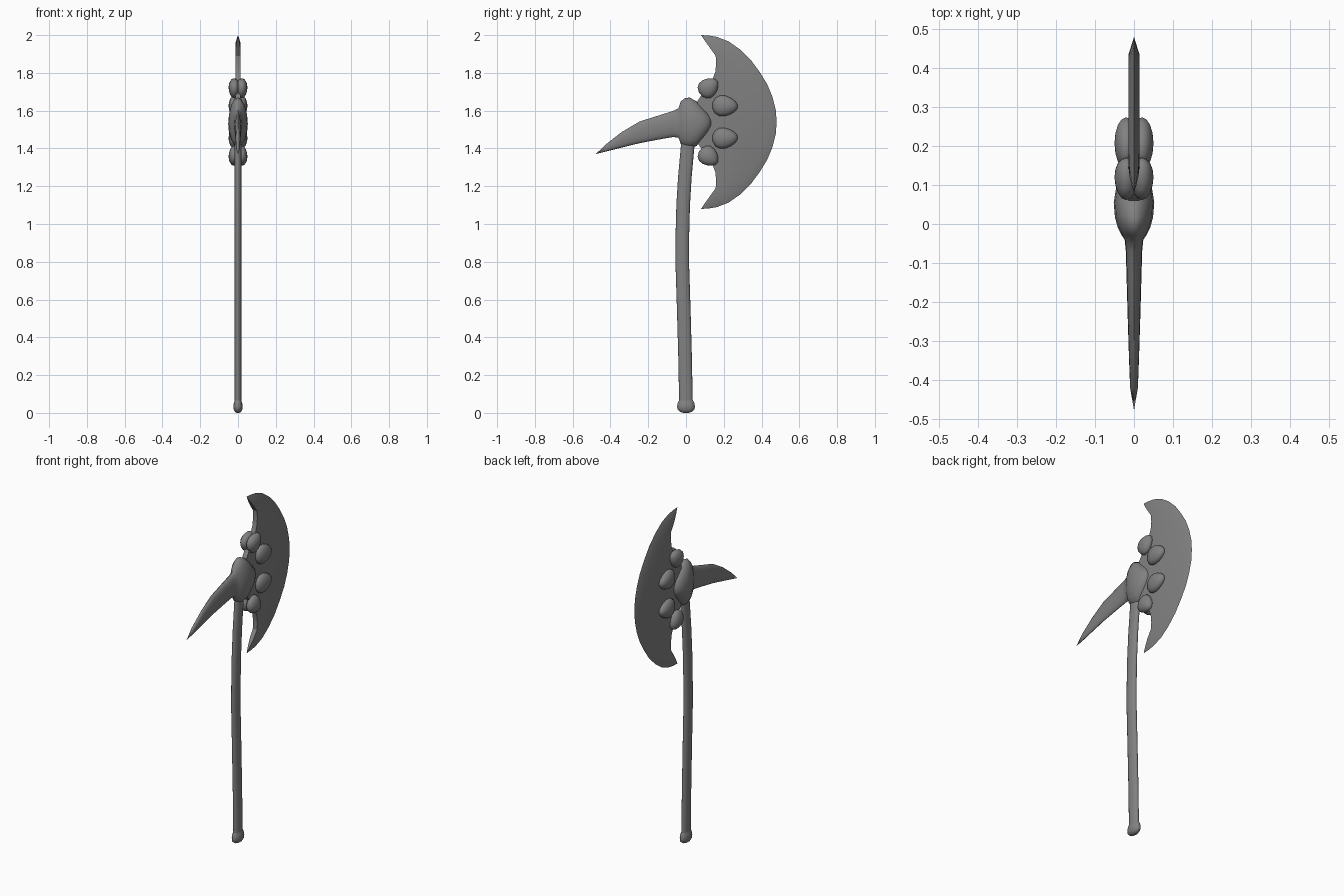
import bpy, bmesh, math
from mathutils import Vector, Matrix

cube = bpy.data.objects.get("Cube")
if cube:
    bpy.data.objects.remove(cube, do_unlink=True)

grey = bpy.data.materials.new("stone_grey")
grey.use_nodes = True
colour = (0.22, 0.22, 0.22, 1)
grey.diffuse_color = colour
grey.node_tree.nodes["Principled BSDF"].inputs["Base Color"].default_value = colour


def finish(name, bm, angle=50):
    bmesh.ops.remove_doubles(bm, verts=bm.verts, dist=0.0002)
    bmesh.ops.recalc_face_normals(bm, faces=bm.faces)
    mesh = bpy.data.meshes.new(name)
    bm.to_mesh(mesh)
    bm.free()
    mesh.materials.append(grey)
    ob = bpy.data.objects.new(name, mesh)
    bpy.context.collection.objects.link(ob)
    bpy.ops.object.select_all(action='DESELECT')
    bpy.context.view_layer.objects.active = ob
    ob.select_set(True)
    bpy.ops.object.shade_smooth_by_angle(angle=math.radians(angle))
    return ob


def loft(name, rings, angle=50):
    """Skin a list of equally sized rings and close both ends."""
    bm = bmesh.new()
    rows = [[bm.verts.new(p) for p in ring] for ring in rings]
    n = len(rows[0])
    for a, b in zip(rows, rows[1:]):
        for i in range(n):
            j = (i + 1) % n
            bm.faces.new((a[i], a[j], b[j], b[i]))
    bm.faces.new(rows[0])
    bm.faces.new(rows[-1])
    return finish(name, bm, angle)


def ellipse(centre, u, v, n=16):
    turns = [2 * math.pi * i / n for i in range(n)]
    return [Vector(centre) + u * math.cos(t) + v * math.sin(t) for t in turns]


def flat_ring(y, z, rx, ry):
    return ellipse((0, y, z), Vector((rx, 0, 0)), Vector((0, ry, 0)))


# Bowed oval handle: (y, z)
path = [(0, 0.04), (-0.005, 0.3), (-0.012, 0.55), (-0.02, 0.8), (-0.019, 0.95),
        (-0.015, 1.1), (-0.006, 1.25), (0.004, 1.36), (0.014, 1.47)]
loft("handle", [flat_ring(y, z, 0.018, 0.036) for y, z in path])

# Rounded pommel: (z, width, depth)
pommel = [(0, 0.008, 0.015), (0.006, 0.017, 0.033), (0.018, 0.023, 0.045),
          (0.035, 0.025, 0.047), (0.052, 0.022, 0.044), (0.068, 0.017, 0.036)]
loft("pommel", [flat_ring(0, z, rx, ry) for z, rx, ry in pommel])

# Head socket flowing into the back spike: (y, bottom, top, half width)
sections = [(-0.478, 1.37, 1.37, 0), (-0.42, 1.385, 1.425, 0.010),
            (-0.34, 1.405, 1.487, 0.013), (-0.245, 1.428, 1.543, 0.016),
            (-0.14, 1.448, 1.576, 0.019), (-0.07, 1.46, 1.598, 0.021),
            (-0.04, 1.458, 1.613, 0.024), (-0.028, 1.425, 1.648, 0.032),
            (-0.008, 1.41, 1.665, 0.042), (0.018, 1.405, 1.67, 0.049),
            (0.055, 1.412, 1.65, 0.052), (0.092, 1.455, 1.61, 0.046),
            (0.118, 1.49, 1.582, 0.034), (0.133, 1.515, 1.555, 0.015)]
loft("head_and_spike", [
    ellipse((0, y, (low + top) / 2), Vector((rx, 0, 0)), Vector((0, 0, (top - low) / 2)))
    for y, low, top, rx in sections], 60)

# Crescent blade, upper half: outer edge and inner edge as (y, height above middle)
MID = 1.54
half = [((0.48, 0), (0.06, 0)), ((0.475, 0.065), (0.06, 0.05)),
        ((0.457, 0.135), (0.06, 0.11)), ((0.43, 0.2), (0.1, 0.17)),
        ((0.39, 0.265), (0.14, 0.225)), ((0.342, 0.33), (0.155, 0.265)),
        ((0.285, 0.385), (0.16, 0.31)), ((0.225, 0.427), (0.157, 0.35)),
        ((0.165, 0.45), (0.125, 0.395)), ((0.12, 0.458), (0.1, 0.43)),
        ((0.08, 0.46), (0.08, 0.46))]


def blade_ring(outer, inner, side):
    o = Vector((0, outer[0], MID + side * outer[1]))
    i = Vector((0, inner[0], MID + side * inner[1]))
    d = (i - o).length
    bevel = o.lerp(i, min(0.045, d / 2) / d) if d else o
    x = Vector((0.014 * min(1, d / 0.08), 0, 0))
    return [o, bevel + x, i + x, i - x, bevel - x]


loft("blade", [blade_ring(o, i, -1) for o, i in reversed(half[1:])]
     + [blade_ring(o, i, 1) for o, i in half], 20)

# Egg-shaped studs on both faces: (y, height above middle, length, width, tilt)
studs = [("outer", 0.12, 0.183, 0.058, 0.05, 40), ("inner", 0.207, 0.085, 0.068, 0.054, -3)]
for label, y, h, length, width, tilt in studs:
    for level, up in (("upper", 1), ("lower", -1)):
        for flank, side in (("left", 1), ("right", -1)):
            bm = bmesh.new()
            bmesh.ops.create_uvsphere(bm, u_segments=14, v_segments=8, radius=1)
            for v in bm.verts:
                a, b, c = v.co
                v.co = (c * 0.03, a * length, b * width * (1 - 0.25 * a))
            turn = Matrix.Rotation(math.radians(tilt * up), 4, 'X')
            place = Matrix.Translation((side * 0.02, y, MID + up * h))
            bmesh.ops.transform(bm, matrix=place @ turn, verts=bm.verts)
            finish(f"{level}_{label}_stud_{flank}", bm, 60)
